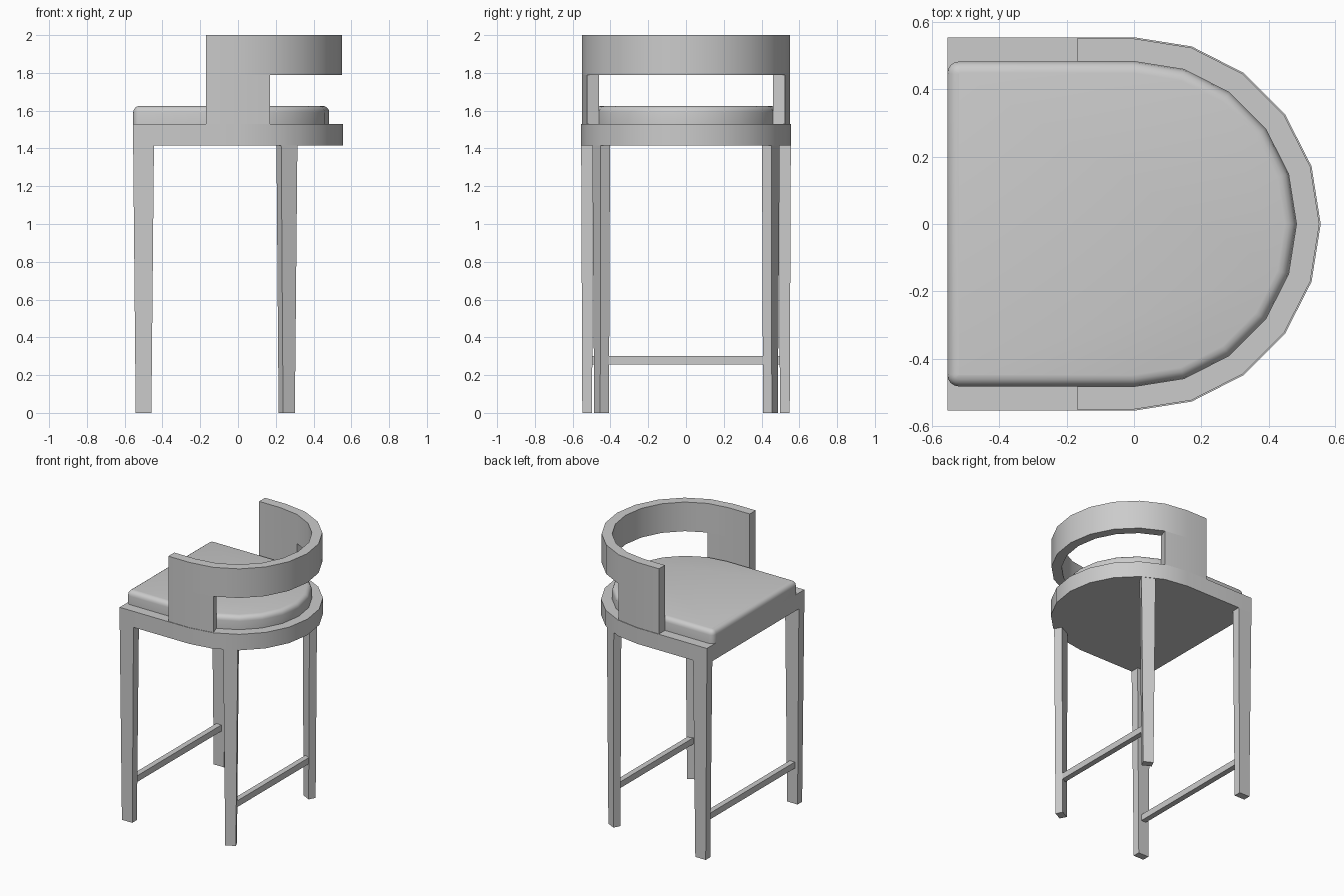
import bpy, bmesh
from math import cos, sin, radians
from mathutils import Matrix, Vector

if "Cube" in bpy.data.objects:
    bpy.data.objects.remove(bpy.data.objects["Cube"])

grey = bpy.data.materials.new("plain_grey")
grey.use_nodes = True
grey.diffuse_color = (0.6, 0.6, 0.6, 1)
grey.node_tree.nodes["Principled BSDF"].inputs["Base Color"].default_value = (0.6, 0.6, 0.6, 1)


def finish(bm, name, angle=30):
    bmesh.ops.recalc_face_normals(bm, faces=bm.faces[:])
    mesh = bpy.data.meshes.new(name)
    bm.to_mesh(mesh)
    bm.free()
    obj = bpy.data.objects.new(name, mesh)
    mesh.materials.append(grey)
    bpy.context.collection.objects.link(obj)
    bpy.ops.object.select_all(action="DESELECT")
    obj.select_set(True)
    bpy.context.view_layer.objects.active = obj
    bpy.ops.object.shade_smooth_by_angle(angle=radians(angle))
    return obj


def u_path(radius, end_x, steps=10):
    """Half circle round the back with straight arms reaching end_x."""
    arc = [(radius * cos(a), radius * sin(a))
           for a in (radians(-90 + 180 * i / steps) for i in range(steps + 1))]
    return [(end_x, -radius)] + arc + [(end_x, radius)]


def extrude(bm, faces, height):
    new = bmesh.ops.extrude_face_region(bm, geom=faces)["geom"]
    bmesh.ops.translate(bm, vec=(0, 0, height),
                        verts=[g for g in new if isinstance(g, bmesh.types.BMVert)])
    return [g for g in new if isinstance(g, bmesh.types.BMFace)]


def d_slab(radius, end_x, bottom, top):
    bm = bmesh.new()
    face = bm.faces.new([bm.verts.new((x, y, bottom)) for x, y in u_path(radius, end_x)])
    extrude(bm, [face], top - bottom)
    return bm


# Seat frame
finish(d_slab(0.555, -0.555, 1.415, 1.53), "seat_frame")

# Cushion with rounded front corners and a soft top edge
bm = d_slab(0.483, -0.555, 1.53, 1.625)
corners = [e for e in bm.edges if all(v.co.x < -0.5 for v in e.verts)
           and abs(e.verts[0].co.z - e.verts[1].co.z) > 0.05]
bmesh.ops.bevel(bm, geom=corners, offset=0.035, segments=4, profile=0.5, affect="EDGES")
rim = [e for e in bm.edges if all(v.co.z > 1.62 for v in e.verts)]
bmesh.ops.bevel(bm, geom=rim, offset=0.034, segments=4, profile=0.5, affect="EDGES")
finish(bm, "seat_cushion", 40)

# Curved backrest band, with its ends carried down as posts
bm = bmesh.new()
outer = [bm.verts.new((x, y, 2)) for x, y in u_path(0.551, -0.17)]
inner = [bm.verts.new((x, y, 2)) for x, y in u_path(0.483, -0.17)]
band = [bm.faces.new((outer[i], outer[i + 1], inner[i + 1], inner[i]))
        for i in range(len(outer) - 1)]
lower = extrude(bm, band, -0.21)
posts = [f for f in lower if f.calc_center_median().x < 0.15]
extrude(bm, posts, -0.26)
finish(bm, "backrest")


def leg(name, bottom, top, bottom_size, top_size, turn):
    """Tapered leg from the floor to the seat frame."""
    bm = bmesh.new()
    bmesh.ops.create_cube(bm, size=1)
    rot = Matrix.Rotation(radians(turn), 3, "Z")
    for v in bm.verts:
        high = v.co.z > 0
        size, centre = (top_size, top) if high else (bottom_size, bottom)
        v.co = rot @ Vector((v.co.x * size[0], v.co.y * size[1], 0)) + Vector(
            (centre[0], centre[1], 1.415 if high else 0))
    finish(bm, name)


# Legs, mirrored across y
for side, label in ((-1, "right"), (1, "left")):
    leg("front_leg_" + label, (-0.5, side * 0.523), (-0.5, side * 0.524),
        (0.083, 0.052), (0.11, 0.062), 0)
    leg("back_leg_" + label, (0.258, side * 0.447), (0.259, side * 0.449),
        (0.07, 0.052), (0.096, 0.056), -27 * side)

# Stretchers joining each pair of legs
for name, x, half in (("front_stretcher", -0.5, 0.505), ("back_stretcher", 0.258, 0.43)):
    bm = bmesh.new()
    bmesh.ops.create_cube(bm, size=1)
    bmesh.ops.scale(bm, vec=(0.04, 2 * half, 0.045), verts=bm.verts[:])
    bmesh.ops.translate(bm, vec=(x, 0, 0.278), verts=bm.verts[:])
    finish(bm, name)
